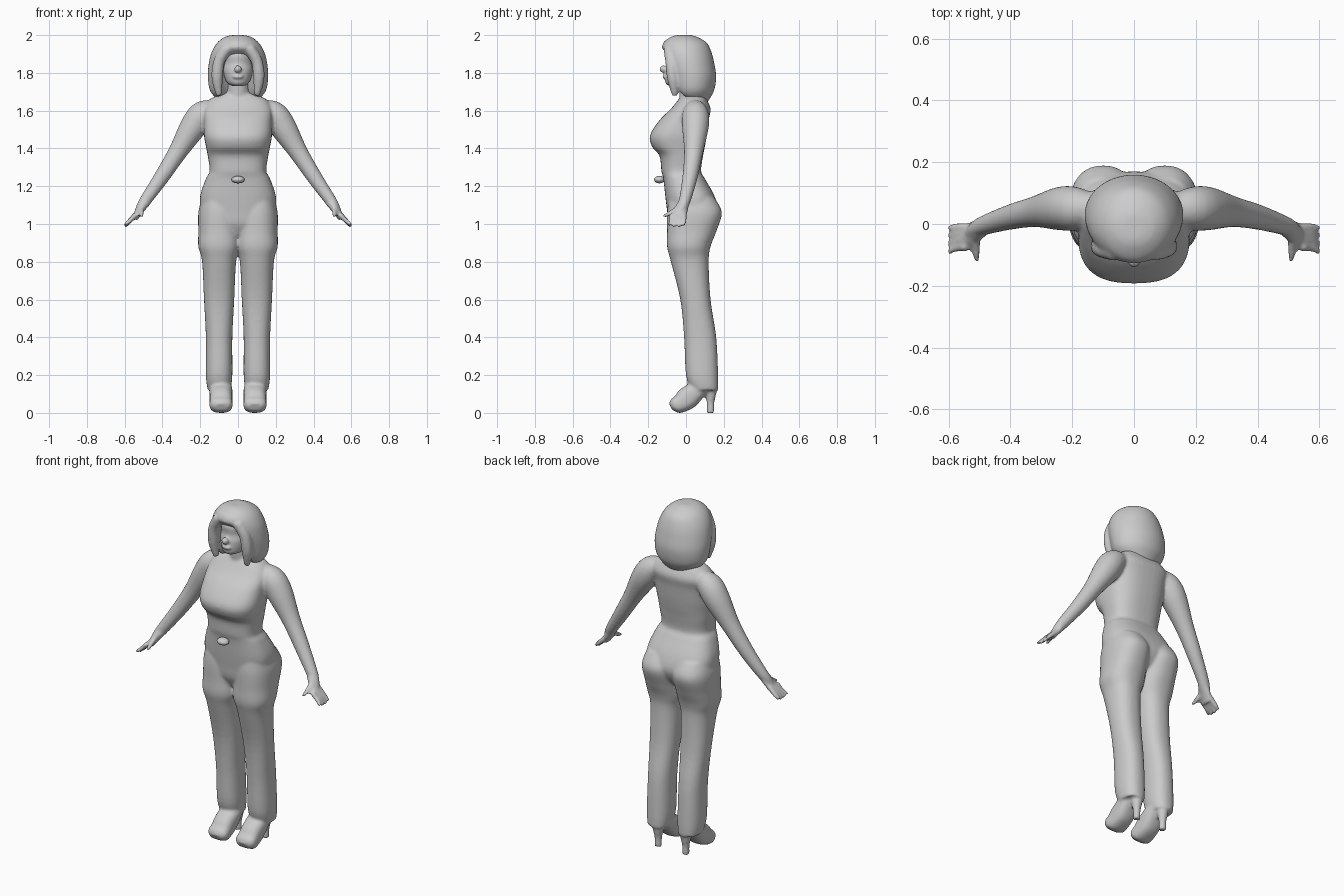
import bpy, bmesh, math
from mathutils import Vector

cube = bpy.data.objects.get("Cube")
if cube:
    bpy.data.objects.remove(cube)

tone = .6
grey = bpy.data.materials.new("light grey")
grey.use_nodes = True
grey.diffuse_color = (tone, tone, tone, 1)
shader = grey.node_tree.nodes["Principled BSDF"]
shader.inputs["Base Color"].default_value = grey.diffuse_color

X, Y, Z = Vector((1, 0, 0)), Vector((0, 1, 0)), Vector((0, 0, 1))
SEGMENTS = 40


def blend(before, start, end, after, t):
    """Catmull-Rom curve between start and end."""
    slope = end - before
    bend = 2 * before - 5 * start + 4 * end - after
    twist = 3 * (start - end) + after - before
    return start + t * (slope + t * (bend + t * twist)) / 2


def spline(rows, steps=5):
    """Smooth in-between stations through the given ones."""
    out = []
    last = len(rows) - 1
    for i in range(last):
        around = (rows[max(i - 1, 0)], rows[i], rows[i + 1], rows[min(i + 2, last)])
        for step in range(steps):
            out.append([blend(*values, step / steps) for values in zip(*around)])
    return out + [rows[last]]


def rounded(value, power):
    return math.copysign(abs(value) ** (2 / power), value)


def loft(bm, stations, side=X, level=False, power=2, notch=None, mirror=False):
    """Closed tube of (x, y, z, half width along side, other half width)."""
    rows = spline(stations)
    for sign in ((1, -1) if mirror else (1,)):
        rings = []
        for i, (x, y, z, width, depth) in enumerate(rows):
            behind, ahead = rows[max(i - 1, 0)], rows[min(i + 1, len(rows) - 1)]
            run = Z if level else Vector(ahead[:3]) - Vector(behind[:3])
            other = run.cross(side).normalized()
            ring = []
            for k in range(SEGMENTS):
                angle = math.tau * k / SEGMENTS
                across = rounded(math.cos(angle), power) * width
                along = rounded(math.sin(angle), power) * depth
                point = Vector((x, y, z)) + side * across + other * along
                if notch and along < 0:
                    point.y = min(point.y + notch(point), y)
                point.x *= sign
                ring.append(bm.verts.new(point))
            rings.append(ring)
        for low, high in zip(rings, rings[1:]):
            for k in range(SEGMENTS):
                bm.faces.new((low[k - 1], low[k], high[k], high[k - 1]))
        bm.faces.new(rings[0])
        bm.faces.new(rings[-1])


def upright(bm, rows, x=0, **options):
    """Level rings given as (z, half width, front y, back y)."""
    stations = [(x, (front + back) / 2, z, half, (back - front) / 2)
                for z, half, front, back in rows]
    loft(bm, stations, level=True, **options)


def limb(bm, path, radii, side=Y):
    """Mirrored round tube along a path."""
    stations = [(*point, radius, radius) for point, radius in zip(path, radii)]
    loft(bm, stations, side=side, mirror=True)


def ball(bm, centre, size):
    made = bmesh.ops.create_uvsphere(bm, u_segments=24, v_segments=16, radius=1)["verts"]
    bmesh.ops.scale(bm, vec=size, verts=made)
    bmesh.ops.translate(bm, vec=centre, verts=made)


def finish(name, bm, voxel, rounds):
    """Fuse the overlapping volumes into one smooth skin."""
    bmesh.ops.recalc_face_normals(bm, faces=bm.faces)
    mesh = bpy.data.meshes.new(name)
    bm.to_mesh(mesh)
    bm.free()
    mesh.materials.append(grey)
    part = bpy.data.objects.new(name, mesh)
    bpy.context.collection.objects.link(part)
    fuse = part.modifiers.new("fuse", 'REMESH')
    fuse.mode = 'VOXEL'
    fuse.voxel_size = voxel
    fuse.use_smooth_shade = True
    soften = part.modifiers.new("soften", 'SMOOTH')
    soften.factor = .5
    soften.iterations = rounds


# Torso with hips, waist, bust and shoulders
body = bmesh.new()
upright(body, [
    (.94, .14, -.06, .08), (1, .19, -.09, .14), (1.07, .2, -.1, .17),
    (1.15, .2, -.11, .15), (1.24, .17, -.12, .1), (1.28, .15, -.13, .08),
    (1.36, .16, -.14, .09), (1.41, .17, -.18, .1), (1.47, .18, -.19, .11),
    (1.55, .18, -.14, .12), (1.61, .18, -.08, .13), (1.66, .15, -.04, .11),
    (1.69, .08, -.02, .1)], power=2.6)

# Neck
upright(body, [(1.6, .06, -.03, .09), (1.8, .06, -.04, .08)])

# Trouser legs, flared to the hem
upright(body, [
    (1.14, .09, -.09, .15), (1.06, .11, -.1, .19), (.96, .11, -.1, .16),
    (.88, .11, -.1, .13), (.8, .09, -.08, .12), (.6, .08, -.03, .13),
    (.4, .07, -.01, .16), (.2, .07, 0, .17), (.12, .06, .03, .17)],
    x=.1, power=2.3, mirror=True)

# Shoes and their heels
foot = .09
loft(body, [(foot, y, z, width, height) for y, z, width, height in (
    (.12, .16, .05, .03), (.06, .12, .06, .05), (.01, .08, .06, .06),
    (-.03, .05, .06, .05), (-.06, .04, .06, .04), (-.08, .03, .04, .02))],
    power=2.6, mirror=True)
upright(body, [(.16, .04, .07, .17), (.1, .03, .1, .16), (.05, .02, .11, .15),
               (0, .02, .11, .15)], x=foot, mirror=True)

# Arms
limb(body, [(.13, .05, 1.61), (.19, .05, 1.58), (.24, .05, 1.51), (.32, .04, 1.38),
            (.41, .02, 1.24), (.5, -.01, 1.11), (.53, -.03, 1.06)],
     (.05, .07, .07, .05, .04, .03, .02))

# Palms
loft(body, [(.49, -.01, 1.12, .03, .03), (.52, -.03, 1.07, .04, .02),
            (.55, -.04, 1.03, .04, .02)], side=Y, mirror=True)

# Fingers and thumbs
taper = (.014, .013, .009)
for i in range(4):
    y = -.01 - .022 * i
    tip = .98 + abs(i - 1.5) / 100
    limb(body, [(.54, y, 1.05), (.57, y, 1.02), (.6, y - i / 200, tip)], taper)
limb(body, [(.51, -.03, 1.09), (.51, -.08, 1.06), (.51, -.12, 1.04)], taper, side=X)
finish("body", body, .008, 5)

# Head with nose and lips
head = bmesh.new()
upright(head, [
    (1.73, .03, -.09, 0), (1.75, .06, -.11, .04), (1.81, .08, -.11, .07),
    (1.85, .08, -.1, .08), (1.9, .08, -.1, .08), (1.94, .05, -.06, .05)])
ball(head, (0, -.12, 1.82), (.02, .02, .02))
ball(head, (0, -.11, 1.78), (.03, .015, .012))
finish("head", head, .006, 5)


# Hair, hollowed at the front to frame the face
def face_opening(point):
    depth = min(max((1.93 - point.z) / .9, 0), .09)
    return depth * math.exp(-(point.x / .085) ** 4)


hair = bmesh.new()
upright(hair, [
    (1.64, .07, .03, .11), (1.67, .12, -.05, .13), (1.71, .15, -.08, .15),
    (1.78, .16, -.1, .16), (1.85, .155, -.12, .15), (1.91, .14, -.13, .135),
    (1.96, .11, -.12, .11), (1.99, .07, -.08, .06), (2, .03, -.05, .03)],
    notch=face_opening)

# Front locks beside the face
limb(hair, [(.06, -.09, 1.93), (.1, -.08, 1.86), (.11, -.07, 1.77), (.1, -.06, 1.68)],
     (.03, .03, .03, .015))
finish("hair", hair, .008, 5)

# Belt buckle
buckle = bmesh.new()
ball(buckle, (0, -.14, 1.235), (.036, .03, .02))
finish("belt_buckle", buckle, .005, 2)
